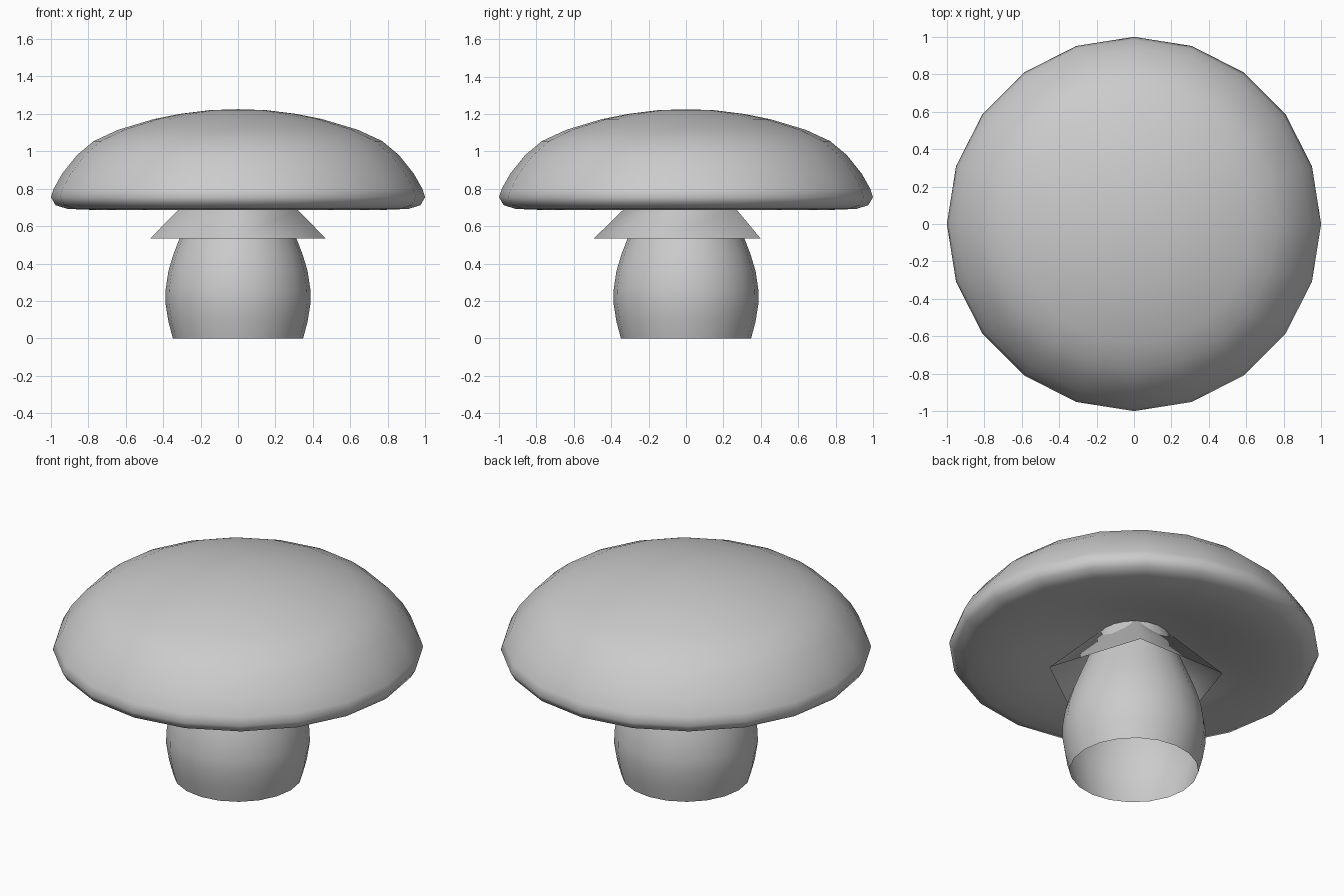
import bpy
import bmesh
from math import cos, sin, pi, radians

if "Cube" in bpy.data.objects:
    bpy.data.objects.remove(bpy.data.objects["Cube"])


def lathe(name, profile, sides, start=0.0, angle=60):
    """Revolve (radius, z) points about z; radius 0 makes a pole."""
    bm = bmesh.new()
    rings = []
    for r, z in profile:
        if r == 0:
            rings.append([bm.verts.new((0, 0, z))])
        else:
            rings.append([bm.verts.new((r * cos(start + 2 * pi * i / sides),
                                        r * sin(start + 2 * pi * i / sides), z))
                          for i in range(sides)])
    for a, b in zip(rings, rings[1:]):
        for i in range(sides):
            j = (i + 1) % sides
            if len(a) == 1:
                bm.faces.new((a[0], b[j], b[i]))
            elif len(b) == 1:
                bm.faces.new((a[i], a[j], b[0]))
            else:
                bm.faces.new((a[i], a[j], b[j], b[i]))
    mesh = bpy.data.meshes.new(name)
    bm.to_mesh(mesh)
    bm.free()
    obj = bpy.data.objects.new(name, mesh)
    bpy.context.collection.objects.link(obj)
    bpy.ops.object.select_all(action='DESELECT')
    obj.select_set(True)
    bpy.context.view_layer.objects.active = obj
    bpy.ops.object.shade_smooth_by_angle(angle=radians(angle))
    return obj


# Domed cap with a rolled rim and hollowed underside
lathe("mushroom_cap", [
    (0, 0.83), (0.2, 0.815), (0.42, 0.76), (0.62, 0.71), (0.78, 0.687),
    (0.91, 0.692), (0.975, 0.712), (1.0, 0.755), (0.985, 0.80),
    (0.94, 0.88), (0.86, 0.98), (0.77, 1.055), (0.64, 1.115),
    (0.45, 1.172), (0.31, 1.2), (0.15, 1.22), (0, 1.225)], 20)

# Bulging stem, open at the base
lathe("stem", [
    (0.348, 0), (0.372, 0.09), (0.388, 0.19), (0.387, 0.26),
    (0.372, 0.36), (0.345, 0.45), (0.31, 0.54), (0.265, 0.65),
    (0.225, 0.75), (0.19, 0.84)], 20)

# Five-pointed flared skirt under the cap, one point to the front
lathe("skirt", [(0.492, 0.535), (0.335, 0.688), (0.2, 0.82)], 5,
      start=-pi / 2, angle=80)
